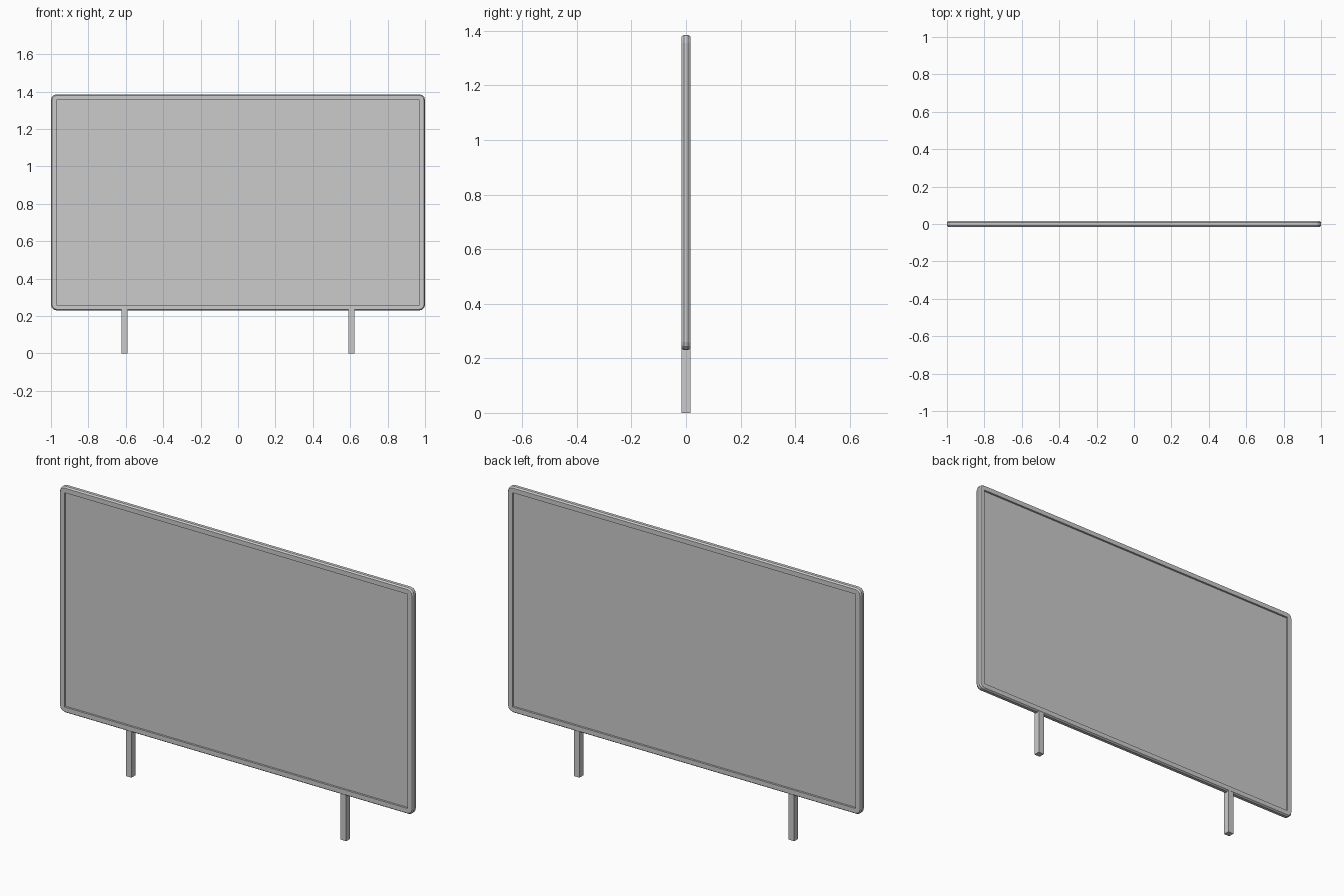
import bpy, bmesh
from math import sin, cos, pi

if "Cube" in bpy.data.objects:
    bpy.data.objects.remove(bpy.data.objects["Cube"])

W, Z0, Z1 = 1.0, 0.23, 1.385   # half width, bottom and top of the board
T = 0.016                      # half thickness
BORDER, RADIUS, SEG = 0.03, 0.03, 3


def finish(name, bm):
    bmesh.ops.remove_doubles(bm, verts=bm.verts, dist=1e-5)
    bmesh.ops.recalc_face_normals(bm, faces=bm.faces)
    me = bpy.data.meshes.new(name)
    bm.to_mesh(me)
    bm.free()
    ob = bpy.data.objects.new(name, me)
    bpy.context.collection.objects.link(ob)
    return ob


def box(name, x0, x1, y0, y1, z0, z1):
    bm = bmesh.new()
    bmesh.ops.create_cube(bm, size=1)
    for v in bm.verts:
        v.co.x = x0 if v.co.x < 0 else x1
        v.co.y = y0 if v.co.y < 0 else y1
        v.co.z = z0 if v.co.z < 0 else z1
    return finish(name, bm)


def ring(bm, inset, y):
    # rounded rectangle, corners become square at the inner edge
    r = RADIUS - inset
    cx, cz = W - RADIUS, (Z1 - Z0) / 2 - RADIUS
    mid = (Z0 + Z1) / 2
    out = []
    for q, (sx, sz) in enumerate([(1, 1), (-1, 1), (-1, -1), (1, -1)]):
        for i in range(SEG + 1):
            a = q * pi / 2 + i * pi / 2 / SEG
            out.append(bm.verts.new((sx * cx + r * cos(a), y, mid + sz * cz + r * sin(a))))
    return out


# frame: chamfered profile swept round the board
profile = [(BORDER, -T), (0.006, -T), (0, -0.008), (0, 0.008),
           (0.006, T), (BORDER, T)]
bm = bmesh.new()
rings = [ring(bm, i, y) for i, y in profile]
for a, b in zip(rings, rings[1:] + rings[:1]):
    n = len(a)
    for k in range(n):
        bm.faces.new((a[k], a[(k + 1) % n], b[(k + 1) % n], b[k]))
bmesh.ops.dissolve_degenerate(bm, dist=1e-5, edges=bm.edges)
finish("frame", bm)

# recessed panel, seen from both sides
box("panel", -W + BORDER, W - BORDER, -0.006, 0.006, Z0 + BORDER, Z1 - BORDER)

# two legs under the frame
for side, x in (("left", -0.607), ("right", 0.607)):
    box(side + "_leg", x - 0.016, x + 0.016, -T, T, 0, Z0 + 0.005)
